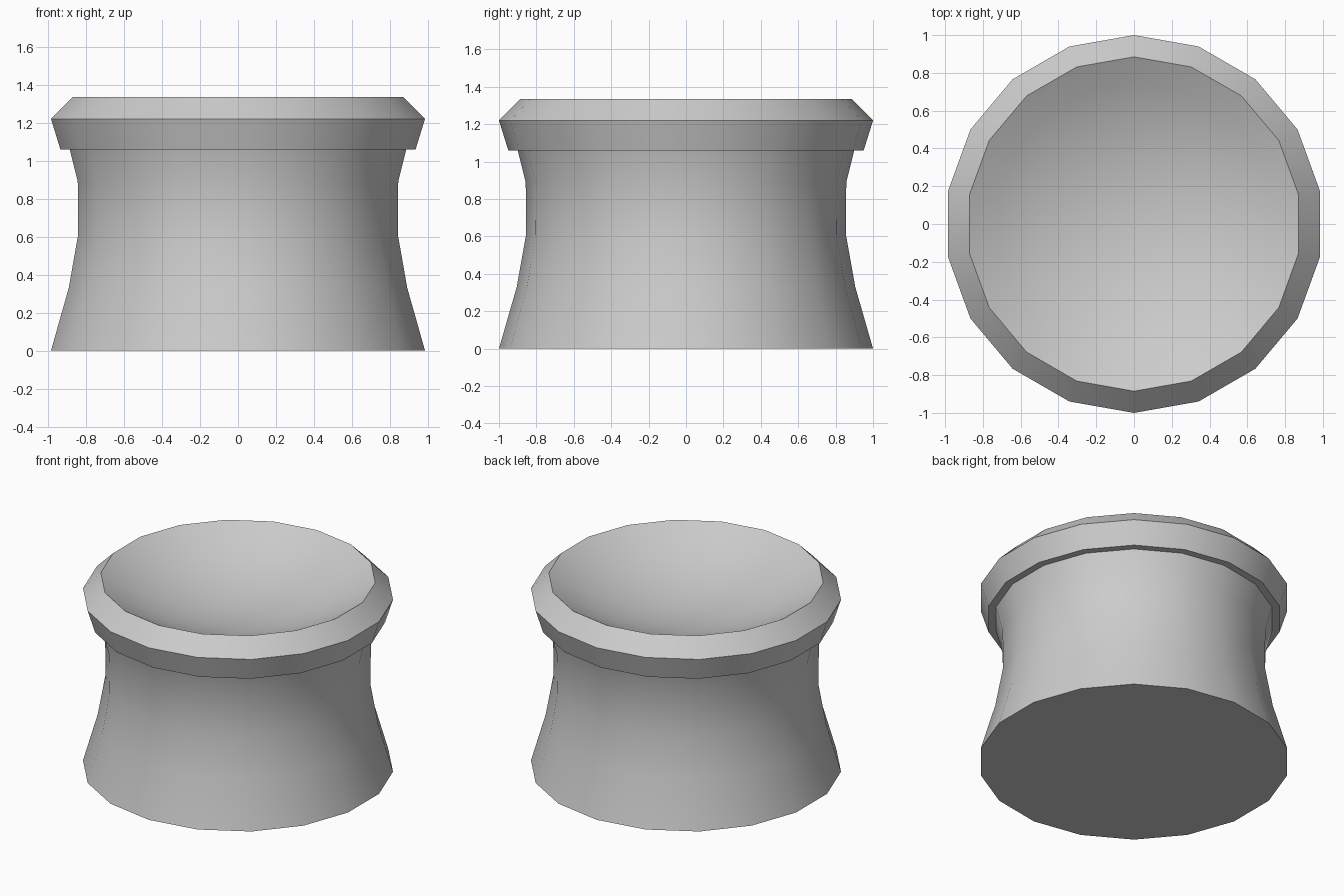
import bpy
import bmesh
from math import radians, sin, cos, pi, sqrt

SIDES = 18

old = bpy.data.objects.get("Cube")
if old:
    bpy.data.objects.remove(old, do_unlink=True)

stone = bpy.data.materials.new("plain_grey")
stone.use_nodes = True
grey = (0.6, 0.6, 0.6, 1)
stone.diffuse_color = grey
stone.node_tree.nodes["Principled BSDF"].inputs["Base Color"].default_value = grey

# Outer profile as (radius, height): waisted body, overhanging lip, bevelled rim
profile = [(1, 0), (0.905, 0.33), (0.855, 0.61), (0.857, 0.89), (0.9, 1.06),
           (0.95, 1.06), (1, 1.22), (0.885, 1.335)]

# Shallow spherical bowl sunk from the rim
rim, top = profile[-1]
depth = 0.25
ball = (rim ** 2 + depth ** 2) / (2 * depth)
for i in range(5, 0, -1):
    r = rim * i / 6
    profile.append((r, top - depth + ball - sqrt(ball ** 2 - r ** 2)))

# Spin the profile into rings
bm = bmesh.new()
rings = []
for r, z in profile:
    rings.append([bm.verts.new((r * sin(2 * pi * k / SIDES), -r * cos(2 * pi * k / SIDES), z))
                  for k in range(SIDES)])
for a, b in zip(rings, rings[1:]):
    for k in range(SIDES):
        n = (k + 1) % SIDES
        bm.faces.new((a[k], a[n], b[n], b[k]))

# Flat underside and bowl centre
bm.faces.new(rings[0][::-1])
pole = bm.verts.new((0, 0, top - depth))
for k in range(SIDES):
    bm.faces.new((rings[-1][k], rings[-1][(k + 1) % SIDES], pole))
bmesh.ops.recalc_face_normals(bm, faces=bm.faces)

mesh = bpy.data.meshes.new("bowl_pedestal")
bm.to_mesh(mesh)
bm.free()
mesh.materials.append(stone)
pedestal = bpy.data.objects.new("bowl_pedestal", mesh)
bpy.context.collection.objects.link(pedestal)

# Smooth around the body, crisp at the lip and rim
bpy.ops.object.select_all(action='DESELECT')
pedestal.select_set(True)
bpy.context.view_layer.objects.active = pedestal
bpy.ops.object.shade_smooth_by_angle(angle=radians(30))
